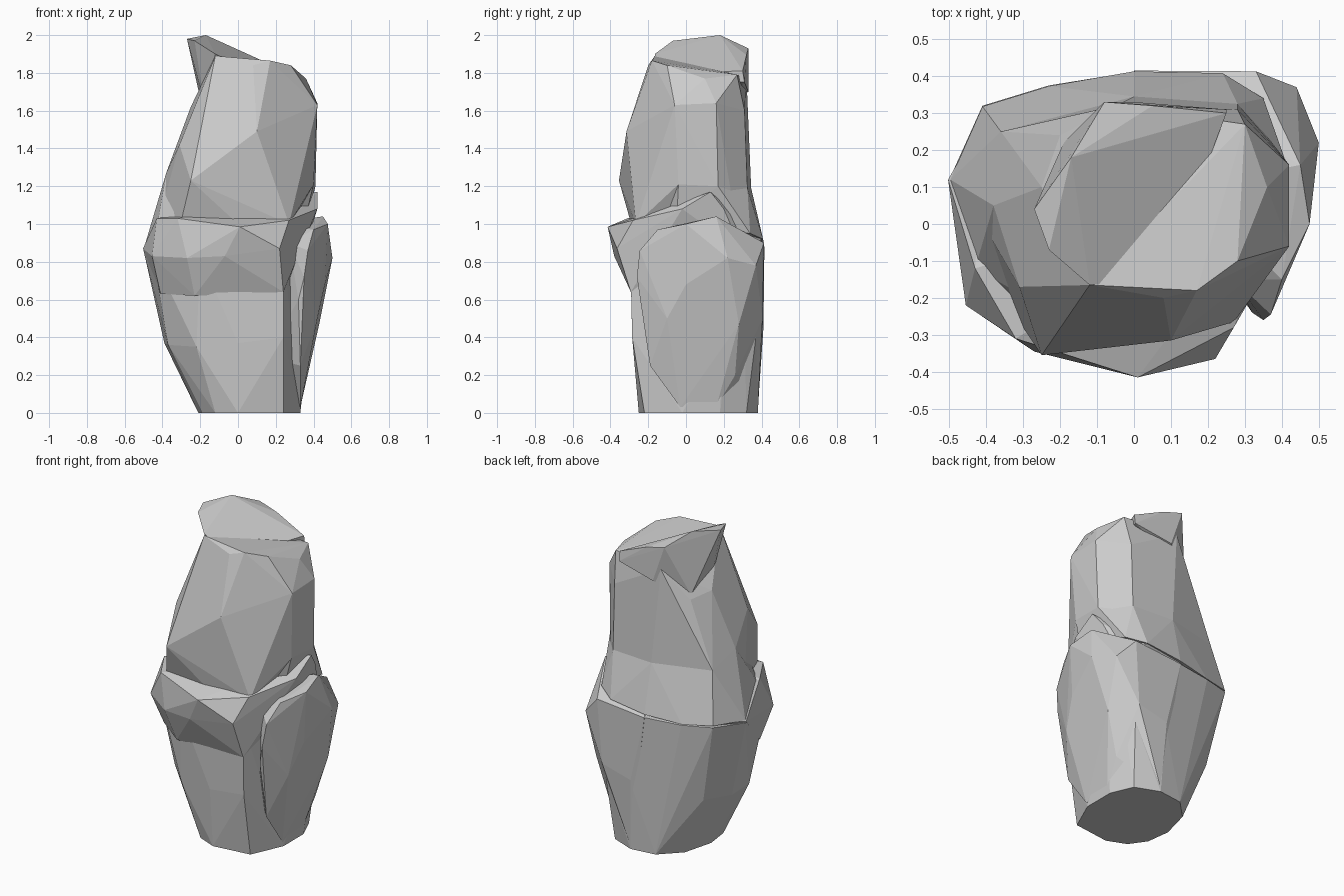
import bpy, bmesh


def block(name, pts):
    """Faceted stone block: convex hull around a few corner points."""
    bm = bmesh.new()
    for p in pts:
        bm.verts.new(p)
    bmesh.ops.convex_hull(bm, input=bm.verts[:])
    loose = [v for v in bm.verts if not v.link_faces]
    bmesh.ops.delete(bm, geom=loose, context='VERTS')
    bmesh.ops.dissolve_limit(bm, angle_limit=0.03, verts=bm.verts[:], edges=bm.edges[:])
    bmesh.ops.recalc_face_normals(bm, faces=bm.faces[:])
    me = bpy.data.meshes.new(name)
    bm.to_mesh(me)
    bm.free()
    ob = bpy.data.objects.new(name, me)
    bpy.context.collection.objects.link(ob)
    return ob


# Tapered foot, front edge at the right kept sharp
foot = [(-.21, .05, 0), (-.19, -.1, 0), (-.12, -.2, 0), (0, -.25, 0), (.24, -.22, 0),
        (.33, -.02, 0), (.33, .18, 0), (.27, .32, 0), (.12, .38, 0), (-.04, .36, 0), (-.16, .24, 0)]
waist = [(-.39, .1, .37), (-.37, -.1, .36), (-.22, -.25, .35), (.0, -.28, .37), (.24, -.285, .4),
         (.3, -.06, .4), (.37, .2, .36), (.3, .37, .4), (.1, .405, .42), (-.15, .36, .4), (-.31, .27, .38)]
shoulder = [(-.5, .12, .86), (-.45, -.15, .83), (-.2, -.295, .83), (.24, -.295, .85),
            (.3, -.06, .9), (.4, .3, .85), (.0, .412, .87), (-.23, .375, .87), (-.41, .32, .88)]
trunk = block("trunk", foot + waist + shoulder)

# Overhanging ledge across the front, sloping underside
ledge = block("ledge", [
    (-.41, -.15, .63), (-.23, -.28, .62), (.24, -.292, .64), (.2, .1, .64), (-.3, .2, .64),
    (-.455, -.22, .83), (-.27, -.345, .82), (-.07, -.38, .83), (.22, -.365, .87),
    (.01, -.415, .985), (.27, -.28, 1.02), (-.32, -.31, 1.03), (-.43, -.12, 1.03),
    (-.503, .12, .87), (-.4, .3, .9), (0, .4, .9),
    (.24, .4, .92), (.4, .2, 1.08), (.42, .13, 1.17), (.42, -.02, 1.08), (.28, -.1, .85),
    (.35, .3, .85)])

# Broken outcrop on the right side, running into the foot and the back
outcrop = block("outcrop", [
    (.35, -.26, .72), (.37, -.245, .86), (.32, -.24, .6), (.42, -.1, .5), (.46, 0, .68),
    (.475, 0, 1.0), (.5, .22, .82), (.44, .37, .78), (.33, .413, .9), (.43, .28, .47),
    (.33, -.19, .25), (.35, .26, .2), (.33, -.03, .03), (.33, .16, .03), (.45, .16, 1.04),
    (.4, -.15, .97), (.3, .405, .5), (.26, -.14, .4), (.27, -.15, .9),
    (.1, .41, .45), (0, .415, .87), (.12, .38, .02), (.15, 0, .3), (.15, .1, 1.0)])

# Slope linking trunk and upper block at the left and back
ring = [(-.38, .05, 1.27), (-.36, .25, 1.2), (0, .345, 1.19), (.28, .325, 1.19),
        (.41, .17, 1.2), (.4, -.04, 1.21)]
slope = block("back_slope", ring + [
    (-.497, .12, .875), (-.41, .318, .89), (-.23, .373, .875), (0, .413, .89), (.24, .408, .92),
    (.35, .34, .95), (.35, -.05, 1.0), (-.43, -.12, .98), (-.28, -.26, 1.0),
    (-.2, -.25, 1.2), (.2, -.2, 1.0)])

# Tall upper block
upper = block("upper_block", ring + [
    (-.42, .02, 1.02), (-.3, -.28, 1.02), (0, -.29, 1.0), (.27, -.265, 1.0), (.35, .25, 1.1),
    (-.25, -.355, 1.23), (-.17, -.335, 1.27), (-.31, -.17, 1.42),
    (.1, -.315, 1.49), (.42, -.06, 1.63), (.42, .16, 1.64), (-.25, .1, 1.62), (-.2, .24, 1.6),
    (.28, .31, 1.6), (-.12, -.165, 1.89), (.08, -.2, 1.84), (.17, -.18, 1.865),
    (.28, -.1, 1.84), (.36, .1, 1.77), (.3, .27, 1.79), (-.05, .32, 1.78), (.0, .1, 1.82)])

# Leaning crest on the top left
crest = block("crest", [
    (-.27, .04, 1.98), (-.23, -.07, 1.97), (-.17, .18, 2.0), (-.12, -.165, 1.9),
    (-.08, .33, 1.93), (-.06, .1, 1.9), (-.18, 0, 1.65), (-.19, .22, 1.62), (.05, .1, 1.75),
    (.08, -.15, 1.8), (0, .33, 1.7), (.25, .31, 1.75), (.25, .3, 1.81), (.05, .32, 1.895)])

# Fuse the blocks into one stone
trunk.name = "stone_pillar"
parts = (ledge, outcrop, slope, upper, crest)
for part in parts:
    mod = trunk.modifiers.new("fuse", 'BOOLEAN')
    mod.operation = 'UNION'
    mod.solver = 'EXACT'
    mod.object = part
bpy.context.view_layer.update()
fused = bpy.data.meshes.new_from_object(trunk.evaluated_get(bpy.context.evaluated_depsgraph_get()))
trunk.modifiers.clear()
trunk.data = fused
for part in parts:
    bpy.data.objects.remove(part)
